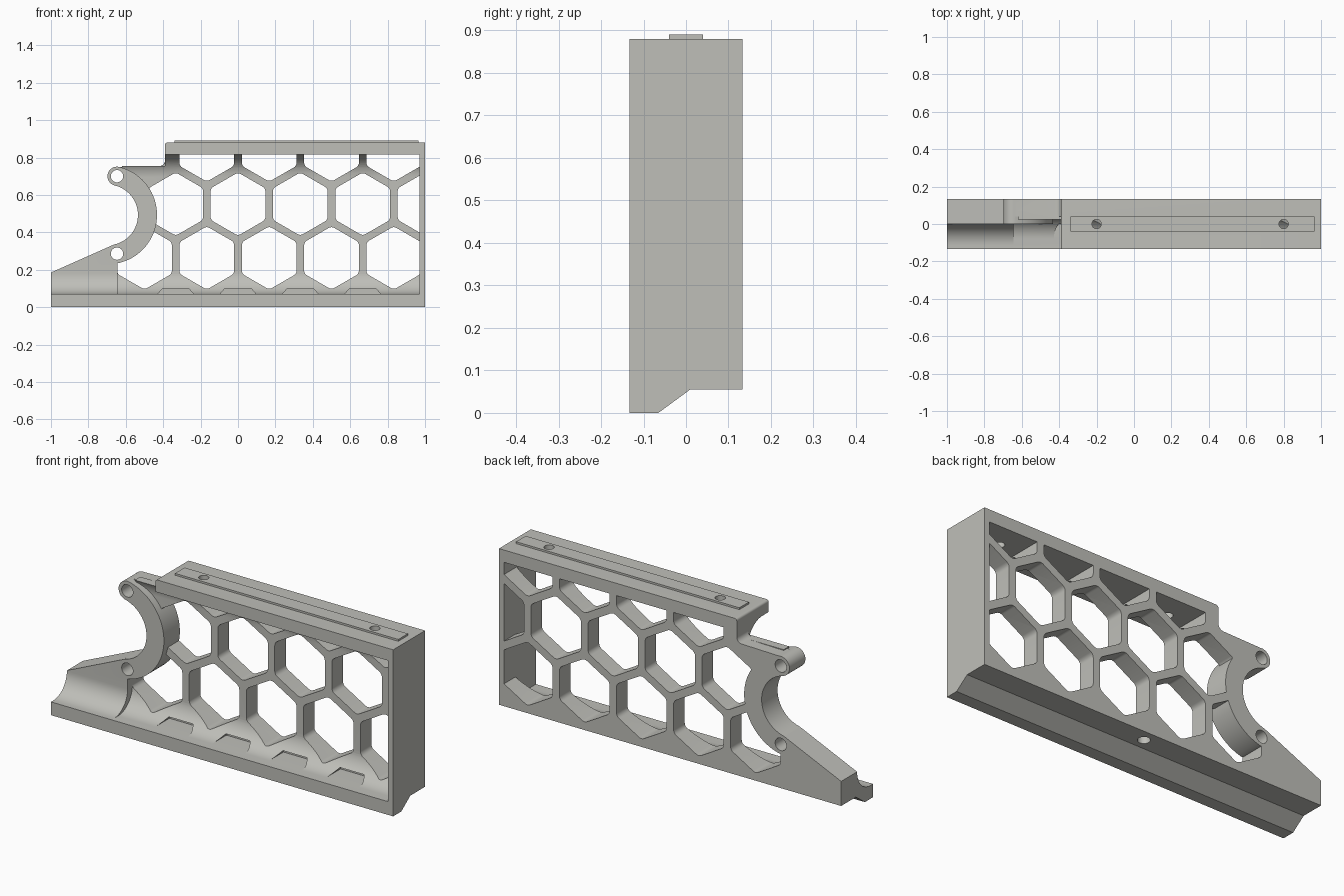
import bpy, bmesh, math

if "Cube" in bpy.data.objects:
    bpy.data.objects.remove(bpy.data.objects["Cube"])

GREY = bpy.data.materials.new("light_grey")
GREY.diffuse_color = (0.52, 0.52, 0.485, 1)
GREY.use_nodes = True
GREY.node_tree.nodes["Principled BSDF"].inputs["Base Color"].default_value = GREY.diffuse_color


def prism(name, pts, lo, hi, axis):
    """Extrude a closed 2D profile: axis 'Y' takes (x, z), 'X' takes (y, z), 'Z' takes (x, y)."""
    place = {'Y': lambda p, t: (p[0], t, p[1]),
             'X': lambda p, t: (t, p[0], p[1]),
             'Z': lambda p, t: (p[0], p[1], t)}[axis]
    bm = bmesh.new()
    face = bm.faces.new([bm.verts.new(place(p, lo)) for p in pts])
    ext = bmesh.ops.extrude_face_region(bm, geom=[face])
    for v in ext['geom']:
        if isinstance(v, bmesh.types.BMVert):
            v.co['XYZ'.index(axis)] = hi
    bmesh.ops.recalc_face_normals(bm, faces=bm.faces)
    me = bpy.data.meshes.new(name)
    bm.to_mesh(me)
    bm.free()
    me.materials.append(GREY)
    ob = bpy.data.objects.new(name, me)
    bpy.context.collection.objects.link(ob)
    return ob


def arc(cx, cz, r, a0, a1, n):
    return [(cx + r * math.cos(math.radians(a0 + (a1 - a0) * i / n)),
             cz + r * math.sin(math.radians(a0 + (a1 - a0) * i / n))) for i in range(n + 1)]


def circle(cx, cz, r, n=32):
    return arc(cx, cz, r, 0, 360, n)[:-1]


def rect(x0, x1, z0, z1):
    return [(x0, z0), (x1, z0), (x1, z1), (x0, z1)]


def combine(ob, others, op):
    """Apply booleans and discard the helper solids."""
    bpy.context.view_layer.objects.active = ob
    for o in others:
        m = ob.modifiers.new("join", 'BOOLEAN')
        m.operation, m.solver, m.object = op, 'EXACT', o
        bpy.ops.object.modifier_apply(modifier=m.name)
        bpy.data.objects.remove(o, do_unlink=True)


def rounded_hex(cx, cz, R=0.169, r=0.03):
    """Pointy-top hexagon with rounded corners."""
    pts = []
    for k in range(6):
        a = 30 + 60 * k
        d = R - r / math.cos(math.radians(30))
        pts += arc(cx + d * math.cos(math.radians(a)), cz + d * math.sin(math.radians(a)),
                   r, a - 30, a + 30, 5)
    return pts


def cove(name, yf, r, z0, up, x0, x1, amax=90):
    """Concave fillet between a plate face at y = yf and a shelf at z = z0."""
    cy, cz = yf - r, z0 + up * r
    curve = [(y, cz - up * (z - cz)) for y, z in arc(cy, cz, r, 0, amax, 14)]
    end = curve[-1][1]
    if amax == 90:
        end = z0 - up * 0.01
        curve.append((cy, end))
    return prism(name, curve + [(yf + 0.03, end), (yf + 0.03, cz)], x0, x1, 'X')


BACK = 0.133
FRONT = 0.04                       # front face of the honeycomb web
PITCH, ROW = 1 / 3, 0.2885
CX, CZ = -0.697, 0.493             # centre of the cradle arc
HX, HZ = -0.647, (0.286, 0.70)     # cradle screw holes

# Honeycomb web with its coves
outline = ([(HX, 0.06), (0.98, 0.06), (0.98, 0.87), (-0.37, 0.87), (-0.37, 0.815), (-0.39, 0.815)]
           + arc(-0.42, 0.785, 0.03, 0, -90, 6)
           + [(HX, 0.75)] + arc(CX, CZ, 0.213, 76.4, -76.4, 24))
web = prism("honeycomb_bracket", outline, FRONT, BACK, 'Y')
combine(web, [cove("lower_cove", FRONT, 0.12, 0.07, 1, HX, 0.98),
              cove("upper_cove", FRONT, 0.12, 0.815, -1, -0.39, 0.98),
              cove("arm_cove", FRONT, 0.12, 0.815, -1, -0.62, -0.39, 30)], 'UNION')

# Hexagonal openings, and shallow pockets in the lower cove
cells = []
for row in range(3):
    z = 0.263 + ROW * row
    for k in range(-1, 4):
        x = PITCH * (k + (0 if row == 1 else 0.5))
        if x < -0.45 and row == 2:
            continue
        cells.append((x, z))
cells = [c for c in cells if c[0] < 1.05] + [(-0.5, 0.263)]
cells = sorted({(round(x, 3), round(z, 3)) for x, z in cells})
combine(web, [prism("cell", rounded_hex(x, z), -0.3, 0.3, 'Y') for x, z in cells], 'DIFFERENCE')
combine(web, [prism("pocket", [(PITCH * k + sx, z) for sx, z in
                               ((-0.1, 0.065), (0.1, 0.065), (0.07, 0.1), (-0.07, 0.1))],
                    -0.3, FRONT, 'Y') for k in range(-1, 3)], 'DIFFERENCE')

# Base rail, end wall and top shelf
foot = [(-BACK, 0), (-0.065, 0), (0.01, 0.055), (BACK, 0.055)]
base = prism("base", foot + [(BACK, 0.07), (-BACK, 0.07)], -1, 1, 'X')
wall = prism("end_wall", foot + [(BACK, 0.88), (-BACK, 0.88)], 0.97, 1, 'X')
shelf = prism("top_shelf", [(-0.39, 0.815), (1, 0.815), (1, 0.88)]
              + arc(-0.378, 0.868, 0.012, 90, 180, 5), -BACK, BACK, 'Y')
rail = prism("top_rail", rect(-0.34, 0.965, 0.87, 0.89), -0.04, 0.04, 'Y')

# Cradle arc with round ends
cradle = prism("cradle", arc(CX, CZ, 0.264, -76.4, 76.4, 40)
               + arc(HX, HZ[1], 0.051, 76.4, 256.4, 16)[1:-1]
               + arc(CX, CZ, 0.162, 76.4, -76.4, 40)
               + arc(HX, HZ[0], 0.051, 103.6, 283.6, 16)[1:-1], 0, BACK, 'Y')

# Sloping gusset on the left
gusset = prism("gusset", [(-1, 0.06), (-0.645, 0.06), (-0.645, 0.29), (-0.667, 0.333), (-1, 0.185)],
               0, BACK, 'Y')
gusset_cove = cove("gusset_cove", 0, 0.113, 0.07, 1, -1, -0.645)
combine(web, [base, wall, shelf, rail, gusset, gusset_cove, cradle], 'UNION')

# Screw holes in the cradle, shelf and base
holes = [prism("hole", circle(HX, z, 0.033), -0.3, 0.3, 'Y') for z in HZ]
holes += [prism("hole", circle(x, 0, 0.025), 0.75, 1, 'Z') for x in (-0.2, 0.8)]
holes.append(prism("hole", circle(0, 0.07, 0.03), -0.1, 0.13, 'Z'))
combine(web, holes, 'DIFFERENCE')

# Smooth curved faces, keep edges sharp
bpy.context.view_layer.objects.active = web
web.select_set(True)
bpy.ops.object.shade_smooth_by_angle(angle=math.radians(30))
